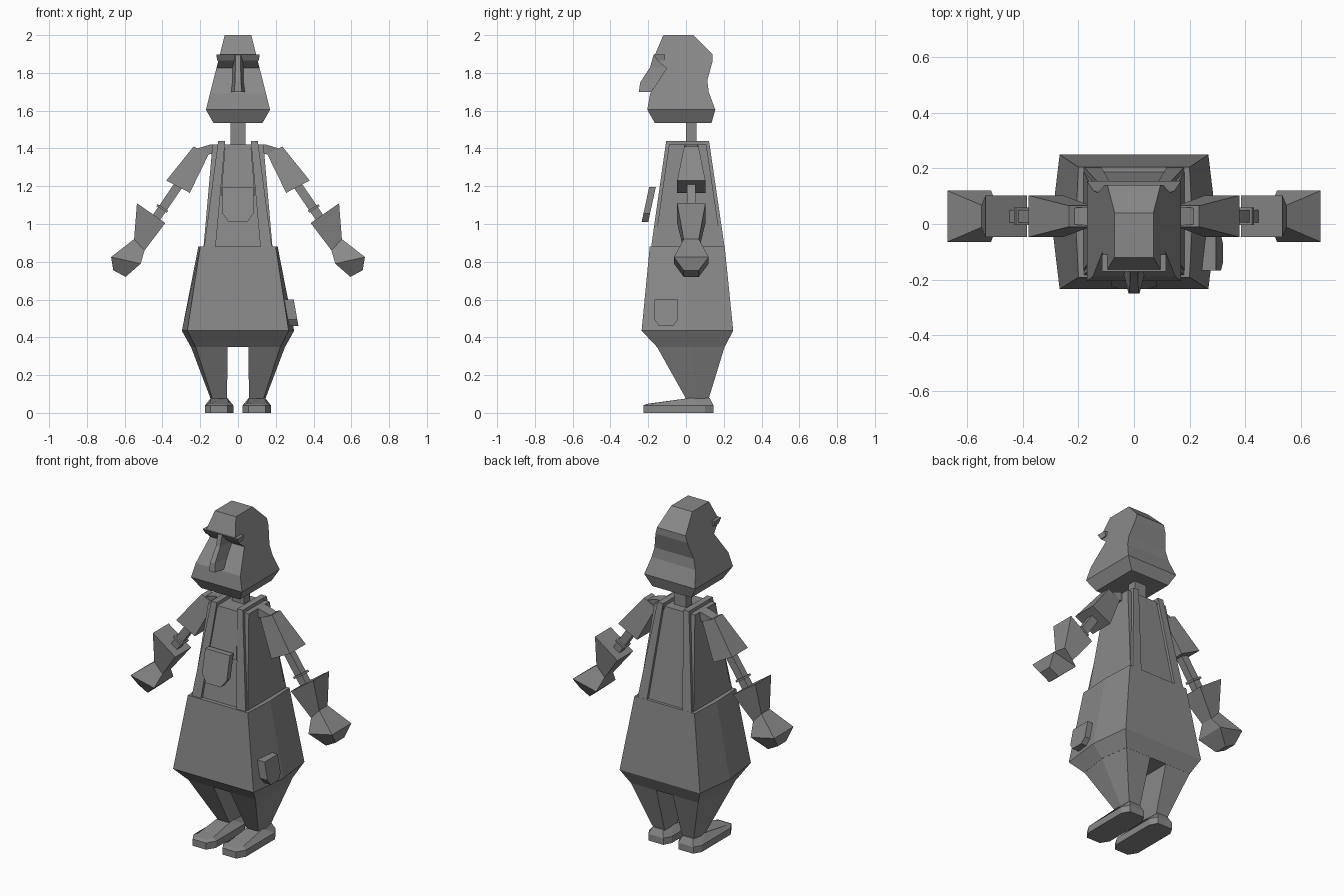
import bpy, bmesh

grey = bpy.data.materials.new("plain grey")
grey.diffuse_color = (0.25, 0.25, 0.25, 1)


def finish(name, bm):
    bmesh.ops.recalc_face_normals(bm, faces=bm.faces)
    me = bpy.data.meshes.new(name)
    bm.to_mesh(me)
    bm.free()
    me.materials.append(grey)
    ob = bpy.data.objects.new(name, me)
    bpy.context.collection.objects.link(ob)
    return ob


def loft(name, rings):
    """Closed solid through rings that all have the same number of points."""
    bm = bmesh.new()
    vs = [[bm.verts.new(p) for p in r] for r in rings]
    n = len(vs[0])
    for a, b in zip(vs, vs[1:]):
        for i in range(n):
            j = (i + 1) % n
            bm.faces.new((a[i], a[j], b[j], b[i]))
    bm.faces.new(vs[0])
    bm.faces.new(vs[-1])
    return finish(name, bm)


def rect(x0, x1, y0, y1, z):
    return [(x0, y0, z), (x1, y0, z), (x1, y1, z), (x0, y1, z)]


def hexagon(corner, mid, y0, y1, z):
    ym = (y0 + y1) / 2
    return [(-corner, y0, z), (corner, y0, z), (mid, ym, z),
            (corner, y1, z), (-corner, y1, z), (-mid, ym, z)]


# Head: side profile (y, z) given a width that follows the height
upper = [(-.12, 2), (-.165, 1.895), (-.152, 1.865), (-.103, 1.825), (-.19, 1.69),
         (-.205, 1.605), (.155, 1.605), (.12, 1.70), (.113, 1.76),
         (.14, 1.86), (.14, 1.9), (.04, 2)]
bm = bmesh.new()
sides = []
for s in (-1, 1):
    sides.append([bm.verts.new((s * (.07 + .1 * (2 - z) / .395), y, z)) for y, z in upper])
chin = [bm.verts.new(p) for p in rect(-.13, .13, -.165, .135, 1.535)]
L, R = sides
for i in range(len(upper)):
    j = (i + 1) % len(upper)
    if i != 5:
        bm.faces.new((L[i], L[j], R[j], R[i]))
bm.faces.new(L)
bm.faces.new(R)
jaw = [L[5], R[5], R[6], L[6]]
for i in range(4):
    j = (i + 1) % 4
    bm.faces.new((jaw[i], jaw[j], chin[j], chin[i]))
bm.faces.new(chin)
finish("head", bm)

# Brow ledge and nose
loft("brow", [rect(-.11, .11, -.152, -.11, 1.865), rect(-.115, .115, -.172, -.11, 1.897)])
loft("nose", [
    [(-.036, -.185, 1.70), (-.02, -.25, 1.70), (.02, -.25, 1.70), (.036, -.185, 1.70)],
    [(-.03, -.15, 1.75), (-.016, -.242, 1.75), (.016, -.242, 1.75), (.03, -.15, 1.75)],
    [(-.03, -.10, 1.83), (-.014, -.19, 1.83), (.014, -.19, 1.83), (.03, -.10, 1.83)],
    [(-.03, -.13, 1.895), (-.014, -.172, 1.895), (.014, -.172, 1.895), (.03, -.13, 1.895)]])

# Neck, torso, bib and back panel
loft("neck", [rect(-.04, .04, 0, .055, 1.40), rect(-.04, .04, 0, .055, 1.56)])
loft("torso", [rect(-.185, .185, -.172, .192, .85), rect(-.135, .135, -.09, .108, 1.42)])
loft("bib", [rect(-.09, .09, -.145, -.10, 1.15), rect(-.068, .068, -.098, -.07, 1.42)])

# Straps down front and back, joined over the shoulders
for s in (-1, 1):
    for name, yb, yt, d in (("front_strap", -.187, -.105, .03), ("back_strap", .207, .122, -.03)):
        loft(name, [rect(s * .12, s * .182, yb, yb + d, .86),
                    rect(s * .068, s * .105, yt, yt + d, 1.44)])
    loft("shoulder_strap", [rect(s * .068, s * .105, -.10, .115, 1.40),
                            rect(s * .068, s * .105, -.105, .122, 1.44)])

# Trousers
loft("trousers", [hexagon(.225, .25, -.155, .205, .35), hexagon(.268, .297, -.235, .25, .435),
                  hexagon(.2, .21, -.192, .205, .88)])
for s in (-1, 1):
    loft("trouser_leg", [
        [(s * .055, -.155, .352), (s * .225, -.155, .352), (s * .25, .025, .352),
         (s * .225, .205, .352), (s * .055, .205, .352)],
        [(s * .058, .0, .075), (s * .135, .0, .075), (s * .145, .06, .075),
         (s * .135, .12, .075), (s * .058, .12, .075)]])

    # Shoes with chamfered toe and heel
    sole = [(-.045, -.225), (.045, -.225), (.075, -.175), (.075, .10),
            (.05, .145), (-.05, .145), (-.075, .10), (-.075, -.175)]
    top = [(-.03, -.205, .048), (.03, -.205, .048), (.05, -.165, .052), (.042, .03, .08),
           (.035, .125, .08), (-.035, .125, .08), (-.042, .03, .08), (-.05, -.165, .052)]
    loft("shoe", [[(s * .1 + x, y, z) for x, y in sole] for z in (0, .04)]
         + [[(s * .1 + x, y, z) for x, y, z in top]])


# Arms: each section is an edge in the front plane plus a depth
def limb(name, s, sections, yc=.028):
    loft(name, [[(s * ax, yc - h, az), (s * bx, yc - h, bz),
                 (s * bx, yc + h, bz), (s * ax, yc + h, az)]
                for ax, az, bx, bz, h in sections])


for s in (-1, 1):
    limb("shoulder", s, [(.11, 1.42, .11, 1.37, .03), (.15, 1.42, .15, 1.37, .035),
                         (.215, 1.40, .18, 1.36, .03)])
    limb("sleeve", s, [(.235, 1.41, .155, 1.37, .038), (.38, 1.23, .255, 1.165, .075)])
    limb("forearm", s, [(.32, 1.24, .28, 1.215, .022), (.47, 1.02, .43, .995, .022)])
    limb("wrist_band", s, [(.425, 1.105, .37, 1.07, .032), (.432, 1.095, .377, 1.06, .032)])
    limb("cuff", s, [(.535, 1.11, .385, 1.005, .075), (.55, .92, .495, .86, .04)])
    limb("hand", s, [(.55, .92, .495, .86, .04), (.672, .825, .515, .79, .092),
                     (.66, .755, .595, .72, .04)])

# Pockets with chamfered lower corners, as (across, up) outlines
outline = [(-.5, 1), (.5, 1), (.5, .25), (.3, 0), (-.3, 0), (-.5, .25)]
loft("bib_pocket", [[(u * .165, y - .04 * (1 - v), 1.01 + .185 * v) for u, v in outline]
                    for y in (-.16, -.195)])
loft("side_pocket", [[(x + .025 * (1 - v), -.105 + u * .125, .46 + .14 * v) for u, v in outline]
                     for x in (.245, .295)])
